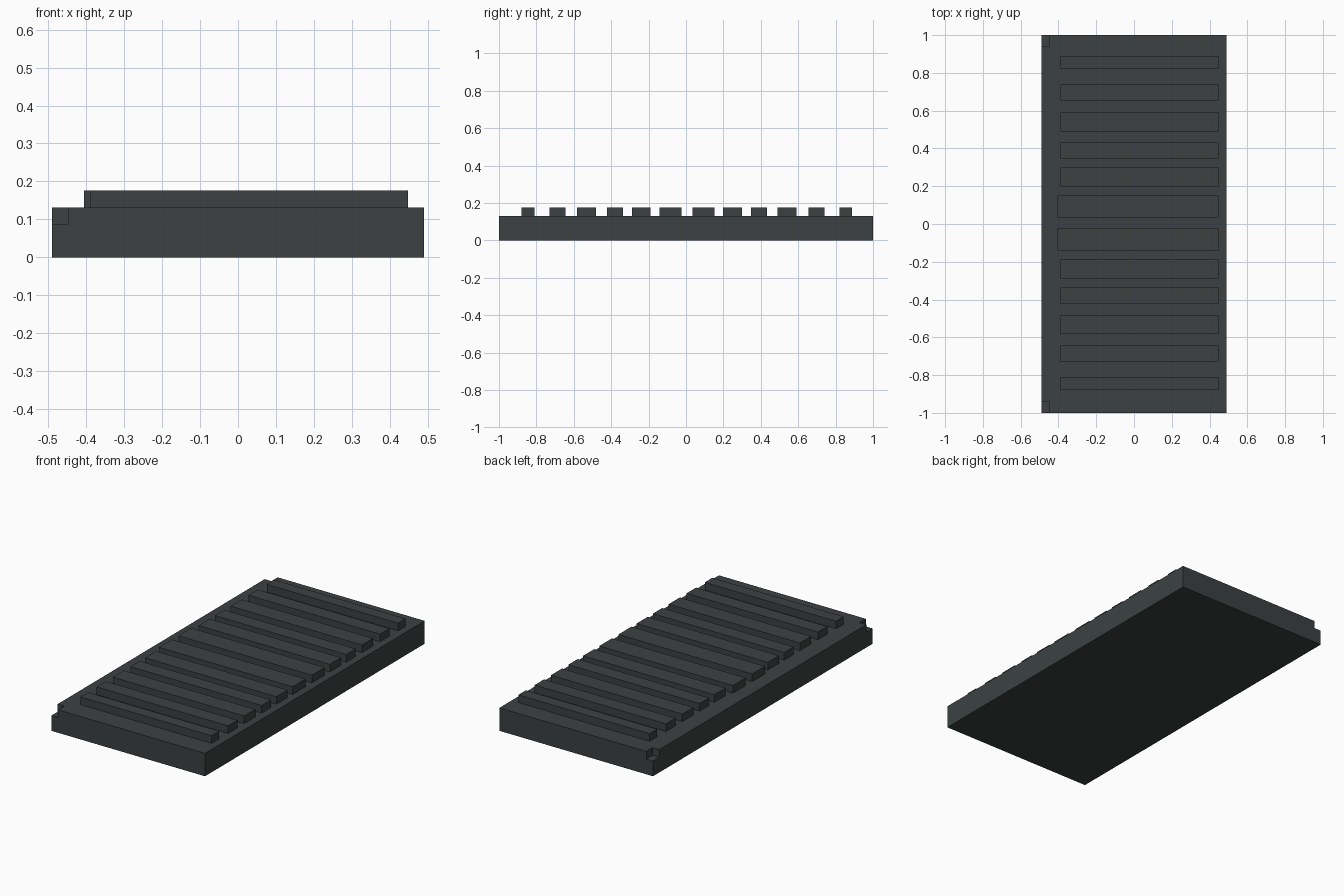
import bpy

cube = bpy.data.objects.get("Cube")
if cube:
    bpy.data.objects.remove(cube, do_unlink=True)

# Single dark slate colour
COLOUR = (0.045, 0.053, 0.053, 1.0)
slate = bpy.data.materials.new("dark_slate")
slate.use_nodes = True
slate.diffuse_color = COLOUR
bsdf = slate.node_tree.nodes["Principled BSDF"]
bsdf.inputs["Base Color"].default_value = COLOUR
bsdf.inputs["Roughness"].default_value = 0.8


def box(name, x, y, z):
    """Flat-shaded box from (min, max) pairs on each axis."""
    centre = [(a + b) / 2 for a, b in (x, y, z)]
    bpy.ops.mesh.primitive_cube_add(size=1, location=centre)
    obj = bpy.context.object
    obj.name = name
    obj.scale = [b - a for a, b in (x, y, z)]
    bpy.ops.object.transform_apply(location=False, rotation=False, scale=True)
    obj.data.materials.append(slate)
    return obj


HALF_X, HALF_Y = 0.49, 1.0
BASE_TOP, RIB_TOP, NOTCH_FLOOR = 0.132, 0.176, 0.088

# Base slab
base = box("base_slab", (-HALF_X, HALF_X), (-HALF_Y, HALF_Y), (0, BASE_TOP))

# Notches in the two corners on the -x edge
for side in (-1, 1):
    y = sorted((side * 0.943, side * 1.1))
    cutter = box("notch_cutter", (-0.6, -0.447), y, (NOTCH_FLOOR, 0.3))
    cutter.hide_render = True
    cut = base.modifiers.new("corner_notch", "BOOLEAN")
    cut.operation = "DIFFERENCE"
    cut.solver = "EXACT"
    cut.object = cutter
    bpy.context.view_layer.objects.active = base
    bpy.ops.object.modifier_apply(modifier=cut.name)
    bpy.data.objects.remove(cutter, do_unlink=True)

# Raised ribs: (centre y, width, start x), front to back
RIBS = [
    (-0.844, 0.069, -0.39), (-0.687, 0.085, -0.39), (-0.531, 0.101, -0.39),
    (-0.380, 0.085, -0.39), (-0.239, 0.101, -0.39), (-0.082, 0.117, -0.405),
    (0.093, 0.117, -0.405), (0.249, 0.101, -0.39), (0.390, 0.085, -0.39),
    (0.541, 0.101, -0.39), (0.697, 0.085, -0.39), (0.854, 0.069, -0.39),
]
for i, (y, width, x0) in enumerate(RIBS, 1):
    box(f"rib_{i:02d}", (x0, 0.447), (y - width / 2, y + width / 2),
        (BASE_TOP, RIB_TOP))
